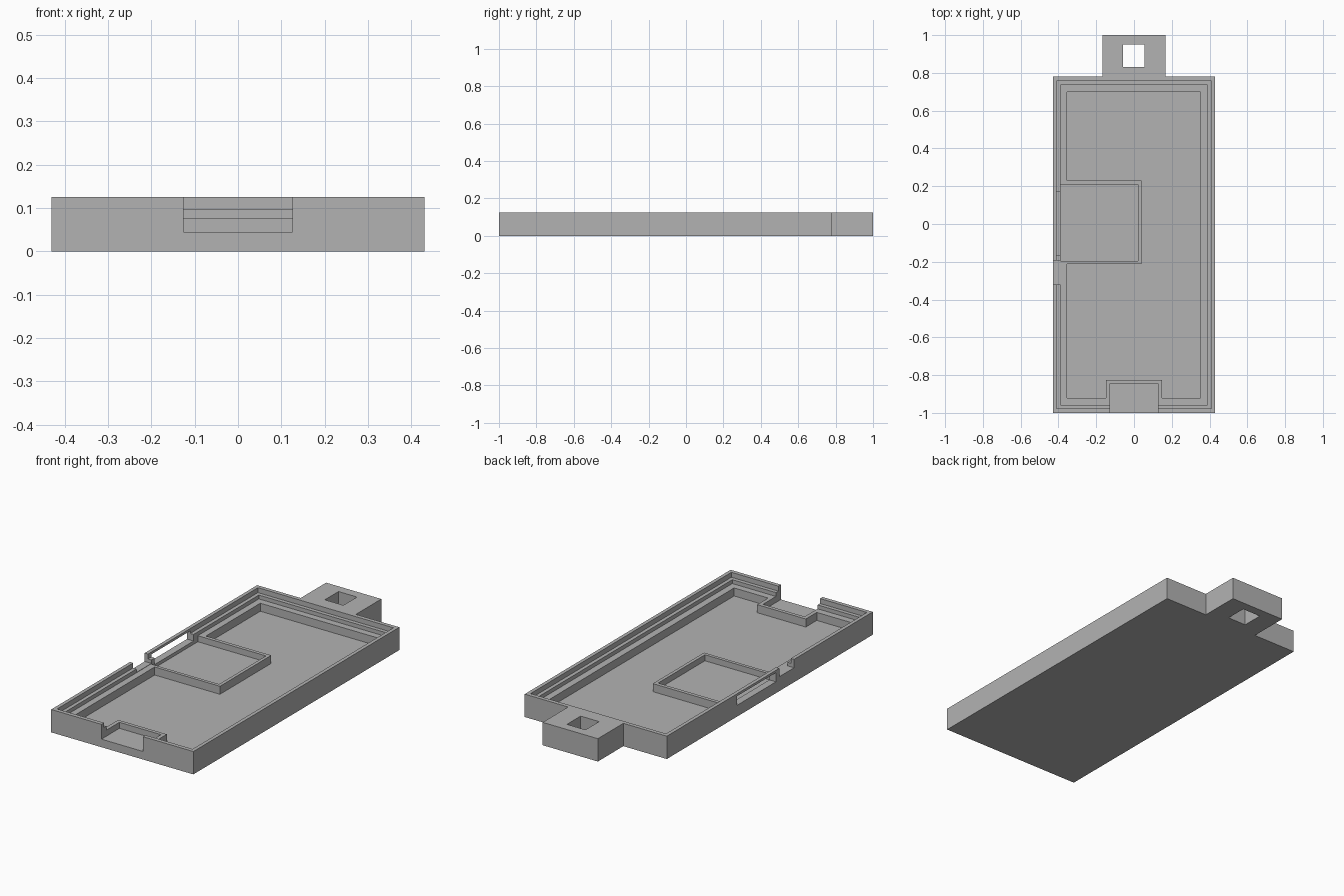
import bpy
import bmesh

cube = bpy.data.objects.get("Cube")
if cube:
    bpy.data.objects.remove(cube, do_unlink=True)

FLOOR, RECESS, LEDGE, STEP, TOP = 0.033, 0.044, 0.077, 0.098, 0.125
ABOVE = 0.2  # cutters reach past the rim

grey = bpy.data.materials.new("plain grey")
grey.use_nodes = True
grey.diffuse_color = (0.45, 0.45, 0.45, 1)
grey.node_tree.nodes["Principled BSDF"].inputs["Base Color"].default_value = grey.diffuse_color


def prism(name, outline, z0, z1):
    """Extrude a flat outline from z0 up to z1."""
    bm = bmesh.new()
    face = bm.faces.new([bm.verts.new((x, y, z0)) for x, y in outline])
    top = bmesh.ops.extrude_face_region(bm, geom=[face])["geom"]
    bmesh.ops.translate(bm, vec=(0, 0, z1 - z0),
                        verts=[v for v in top if isinstance(v, bmesh.types.BMVert)])
    bmesh.ops.recalc_face_normals(bm, faces=bm.faces)
    mesh = bpy.data.meshes.new(name)
    bm.to_mesh(mesh)
    bm.free()
    mesh.materials.append(grey)
    obj = bpy.data.objects.new(name, mesh)
    bpy.context.collection.objects.link(obj)
    return obj


def rect(x0, x1, y0, y1):
    return [(x0, y0), (x1, y0), (x1, y1), (x0, y1)]


# Tray body with the hanging tab at the back
tray = prism("tray", [(-0.43, -1), (0.43, -1), (0.43, 0.78), (0.167, 0.78),
                      (0.167, 1), (-0.167, 1), (-0.167, 0.78), (-0.43, 0.78)], 0, TOP)


def cut(name, outline, z0, z1=ABOVE):
    """Subtract a prism from the tray."""
    cutter = prism(name, outline, z0, z1)
    cutter.hide_render = True
    mod = tray.modifiers.new(name, "BOOLEAN")
    mod.operation = "DIFFERENCE"
    mod.solver = "EXACT"
    mod.object = cutter
    bpy.context.view_layer.objects.active = tray
    bpy.ops.object.modifier_apply(modifier=name)
    bpy.data.objects.remove(cutter, do_unlink=True)


# Stepped rim, then the deep floor that leaves the two recess borders standing
cut("rim_step", rect(-0.41, 0.41, -0.978, 0.758), STEP)
cut("ledge", rect(-0.39, 0.39, -0.957, 0.737), LEDGE)
cut("floor", [(-0.355, -0.92), (-0.147, -0.92), (-0.147, -0.825), (0.147, -0.825),
              (0.147, -0.92), (0.353, -0.92), (0.353, 0.70), (-0.355, 0.70),
              (-0.355, 0.23), (0.04, 0.23), (0.04, -0.213), (-0.355, -0.213)], FLOOR)

# Side recess, front notch, side window, side notch, tab hole
cut("side_recess", rect(-0.39, 0.022, -0.195, 0.21), RECESS)
cut("front_notch", rect(-0.126, 0.126, -1.1, -0.845), RECESS)
cut("side_window", rect(-0.5, -0.38, -0.163, 0.173), 0.062, 0.112)
cut("side_notch", rect(-0.5, -0.39, -0.32, -0.192), 0.079)
cut("tab_hole", rect(-0.057, 0.055, 0.832, 0.95), -0.1)
